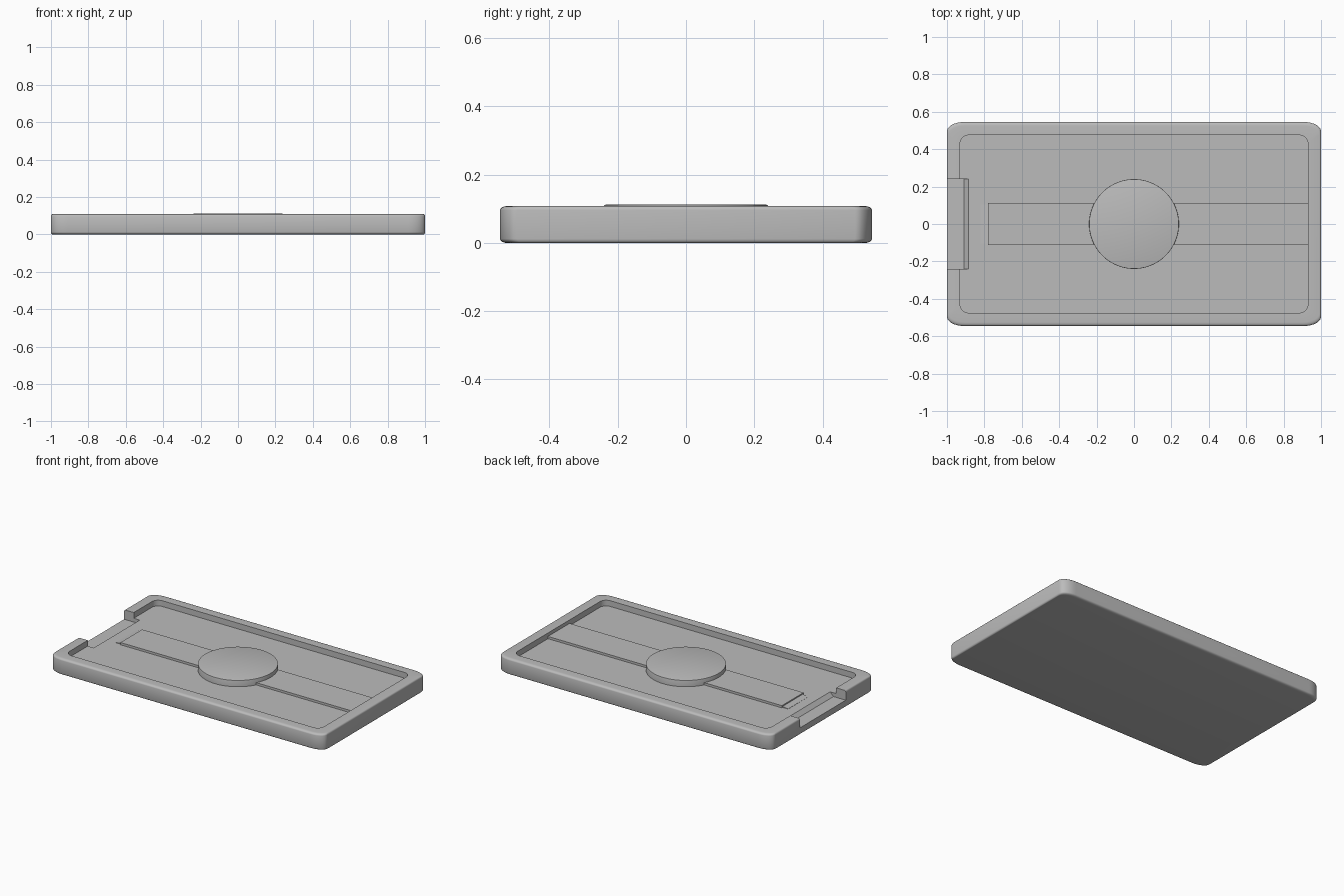
import bpy, bmesh
from math import sin, cos, pi, radians

cube = bpy.data.objects.get("Cube")
if cube:
    bpy.data.objects.remove(cube, do_unlink=True)

grey = bpy.data.materials.new("plain_grey")
grey.use_nodes = True
grey.diffuse_color = (0.5, 0.5, 0.5, 1)
grey.node_tree.nodes["Principled BSDF"].inputs["Base Color"].default_value = (0.5, 0.5, 0.5, 1)

TOP, FLOOR, STRIP = 0.108, 0.07, 0.085


def finish(name, bm, smooth=True):
    bmesh.ops.recalc_face_normals(bm, faces=bm.faces)
    mesh = bpy.data.meshes.new(name)
    bm.to_mesh(mesh)
    bm.free()
    mesh.materials.append(grey)
    ob = bpy.data.objects.new(name, mesh)
    bpy.context.collection.objects.link(ob)
    if smooth:
        bpy.ops.object.select_all(action="DESELECT")
        bpy.context.view_layer.objects.active = ob
        ob.select_set(True)
        bpy.ops.object.shade_smooth_by_angle(angle=radians(35))
    return ob


def rounded_ring(hx, hy, rx, ry, z, steps=8):
    """Rounded rectangle outline with elliptical corners."""
    pts = []
    for q, (sx, sy) in enumerate([(1, 1), (-1, 1), (-1, -1), (1, -1)]):
        for i in range(steps + 1):
            a = (q + i / steps) * pi / 2
            pts.append((sx * (hx - rx) + rx * cos(a), sy * (hy - ry) + ry * sin(a), z))
    return pts


def loft(name, rings):
    bm = bmesh.new()
    loops = [[bm.verts.new(p) for p in ring] for ring in rings]
    n = len(loops[0])
    for a, b in zip(loops, loops[1:]):
        for i in range(n):
            j = (i + 1) % n
            bm.faces.new((a[i], a[j], b[j], b[i]))
    bm.faces.new(loops[0][::-1])
    bm.faces.new(loops[-1])
    return finish(name, bm)


def prism(name, profile, half_width):
    """Side profile in x and z, extruded across y."""
    bm = bmesh.new()
    face = bm.faces.new([bm.verts.new((x, -half_width, z)) for x, z in profile])
    new = bmesh.ops.extrude_face_region(bm, geom=[face])["geom"]
    verts = [v for v in new if isinstance(v, bmesh.types.BMVert)]
    bmesh.ops.translate(bm, verts=verts, vec=(0, 2 * half_width, 0))
    return finish(name, bm, False)


# Tray body: softened outer edges, then the inner wall and recessed floor
bx, by = 0.008, 0.02
outer = []
for i in range(5):
    a = i / 4 * pi / 2
    outer.append((1 - bx * (1 - sin(a)), 0.545 - by * (1 - sin(a)), 0.012 * (1 - cos(a))))
outer += [(x, y, TOP - z) for x, y, z in reversed(outer)]
rings = [rounded_ring(x, y, 0.09, 0.05, z) for x, y, z in outer]
rings += [rounded_ring(0.93, 0.475, 0.045, 0.045, z) for z in (TOP, FLOOR)]
tray = loft("tray_body", rings)

# End notch with a ramp rising to the tray floor
cutter = prism("notch_cutter", [(-1.05, 0.2), (-1.05, 0.045), (-0.91, 0.045),
                                (-0.885, FLOOR + 0.001), (-0.885, 0.2)], 0.24)
cutter.hide_render = True
cutter.hide_set(True)
cut = tray.modifiers.new("notch", "BOOLEAN")
cut.operation = "DIFFERENCE"
cut.solver = "EXACT"
cut.object = cutter

# Raised centre strip and the low ramp at its end
prism("centre_strip", [(-0.78, FLOOR - 0.01), (0.935, FLOOR - 0.01),
                       (0.935, STRIP), (-0.78, STRIP)], 0.113)
prism("strip_end_ramp", [(-0.82, FLOOR - 0.002), (-0.775, FLOOR - 0.002),
                         (-0.775, STRIP - 0.007), (-0.82, FLOOR + 0.001)], 0.105)

# Round centre pad with a slightly softened top edge
loft("centre_disc", [[(r * cos(2 * pi * i / 96), r * sin(2 * pi * i / 96), z) for i in range(96)]
                     for r, z in ((0.24, FLOOR - 0.005), (0.24, 0.108), (0.239, 0.111), (0.236, 0.112))])
